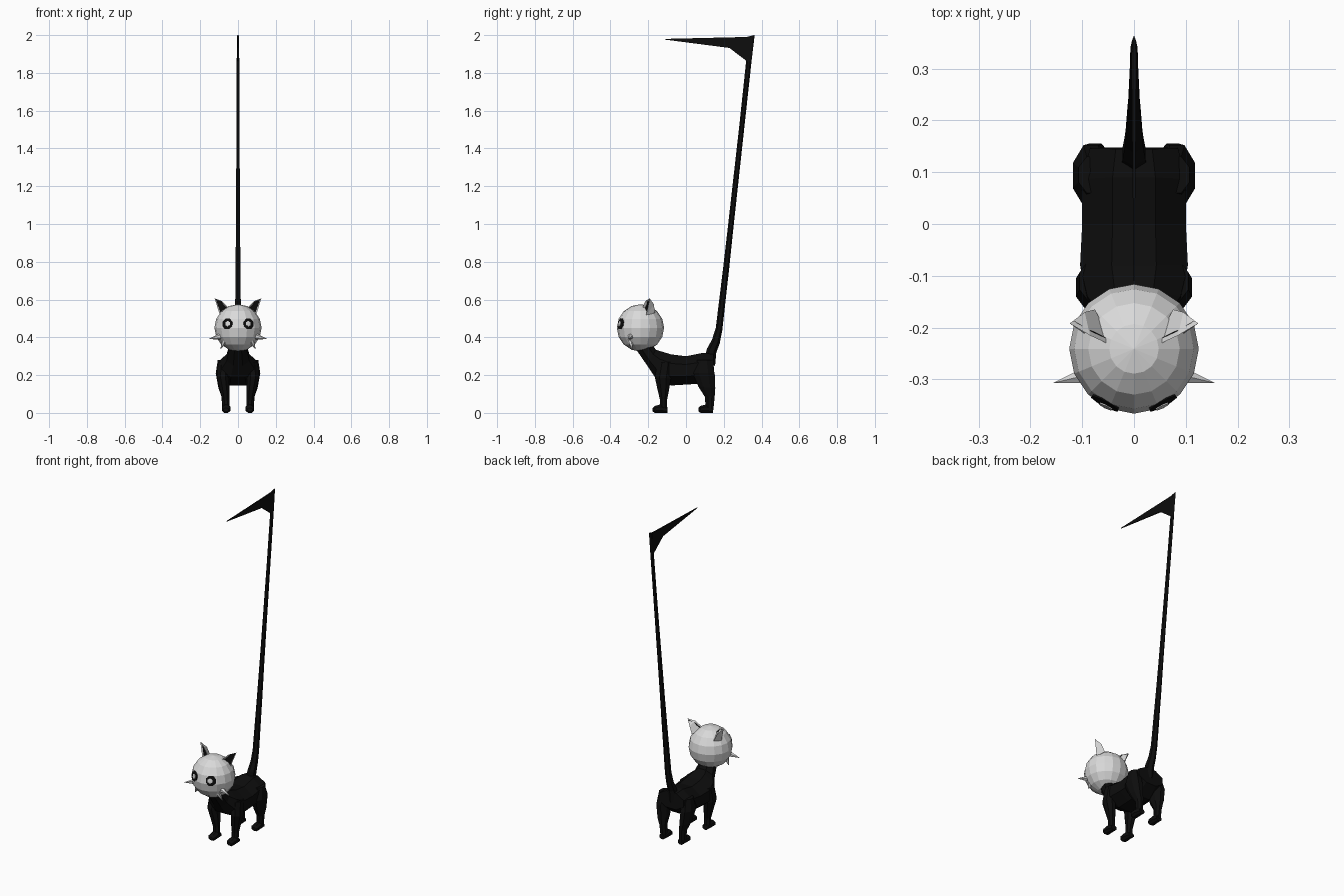
import bpy, bmesh, math
from mathutils import Vector

if "Cube" in bpy.data.objects:
    bpy.data.objects.remove(bpy.data.objects["Cube"])


def material(name, c):
    m = bpy.data.materials.new(name)
    m.diffuse_color = (c, c, c, 1)
    m.use_nodes = True
    m.node_tree.nodes["Principled BSDF"].inputs["Base Color"].default_value = m.diffuse_color
    return m


BLACK = material("black fur", 0.004)
WHITE = material("pale grey", 0.7)
HEAD = Vector((0, -0.241, 0.45))
R = 0.125


def finish(bm, name, mats, mirror=False):
    bmesh.ops.recalc_face_normals(bm, faces=bm.faces)
    me = bpy.data.meshes.new(name)
    bm.to_mesh(me)
    bm.free()
    ob = bpy.data.objects.new(name, me)
    bpy.context.collection.objects.link(ob)
    for m in mats:
        me.materials.append(m)
    if mirror:
        ob.modifiers.new("mirror", "MIRROR").use_mirror_merge = False
    return ob


def loft(name, sections, sides=8, xc=0.0, mirror=False):
    """Skin rings, each given by two opposite (y, z) points, a half width
    and optionally a sideways centre."""
    bm = bmesh.new()
    rings = []
    k = 1 / math.cos(math.pi / sides)
    for y0, z0, y1, z1, w, *off in sections:
        x = off[0] if off else xc
        ring = []
        for i in range(sides):
            a = 2 * math.pi * (i + 0.5) / sides
            t = 0.5 + 0.5 * k * math.sin(a)
            ring.append(bm.verts.new((x + w * k * math.cos(a),
                                      y0 + (y1 - y0) * t, z0 + (z1 - z0) * t)))
        rings.append(ring)
    for p, q in zip(rings, rings[1:]):
        for i in range(sides):
            j = (i + 1) % sides
            bm.faces.new((p[i], p[j], q[j], q[i]))
    bm.faces.new(rings[0])
    bm.faces.new(rings[-1])
    return finish(bm, name, [BLACK], mirror)


# Torso and neck
loft("torso", [
    (0.148, 0.21, 0.145, 0.31, 0.085),
    (0.08, 0.155, 0.09, 0.318, 0.1),
    (0.0, 0.15, 0.0, 0.30, 0.1),
    (-0.08, 0.145, -0.08, 0.31, 0.104),
    (-0.165, 0.19, -0.13, 0.325, 0.09),
    (-0.205, 0.25, -0.16, 0.335, 0.06),
    (-0.26, 0.33, -0.19, 0.38, 0.045)])

# Legs and paws
loft("front_leg", [
    (-0.15, 0.27, -0.07, 0.27, 0.03, 0.075),
    (-0.165, 0.19, -0.08, 0.18, 0.032, 0.08),
    (-0.15, 0.12, -0.09, 0.12, 0.025, 0.07),
    (-0.138, 0.07, -0.1, 0.07, 0.019, 0.065),
    (-0.138, 0.015, -0.1, 0.015, 0.019, 0.063)], mirror=True)
loft("rear_leg", [
    (0.06, 0.28, 0.13, 0.28, 0.027, 0.08),
    (0.035, 0.21, 0.152, 0.21, 0.035, 0.083),
    (0.065, 0.14, 0.155, 0.13, 0.029, 0.075),
    (0.10, 0.085, 0.152, 0.09, 0.02, 0.068),
    (0.105, 0.015, 0.145, 0.015, 0.018, 0.064)], mirror=True)
for name, s in (("front_paw", 0.0), ("rear_paw", 0.242)):
    loft(name, [
        (s - 0.098, 0, s - 0.098, 0.03, 0.018),
        (s - 0.135, 0, s - 0.135, 0.045, 0.023),
        (s - 0.165, 0, s - 0.165, 0.037, 0.023),
        (s - 0.177, 0.008, s - 0.177, 0.026, 0.014)], xc=0.063, mirror=True)

# Long tail with a blade at the tip
loft("tail", [
    (0.10, 0.28, 0.15, 0.25, 0.024),
    (0.115, 0.34, 0.157, 0.32, 0.022),
    (0.14, 0.385, 0.176, 0.37, 0.018),
    (0.160, 0.45, 0.190, 0.44, 0.016),
    (0.199, 0.77, 0.227, 0.77, 0.013),
    (0.222, 0.97, 0.248, 0.97, 0.011),
    (0.285, 1.53, 0.309, 1.53, 0.008),
    (0.320, 1.86, 0.345, 1.86, 0.007),
    (0.328, 1.992, 0.361, 2.0, 0.004)], sides=6)
loft("tail_blade", [
    (0.338, 1.85, 0.338, 1.992, 0.005),
    (0.318, 1.865, 0.318, 1.99, 0.005),
    (0.23, 1.932, 0.23, 1.988, 0.004),
    (-0.11, 1.976, -0.11, 1.98, 0.001)], sides=4)

# Round faceted head
bm = bmesh.new()
bmesh.ops.create_uvsphere(bm, u_segments=16, v_segments=8, radius=R)
bmesh.ops.translate(bm, verts=bm.verts, vec=HEAD)
finish(bm, "head", [WHITE])

# Ears: bent pyramids with a dark recessed front
bm = bmesh.new()
a, b, c, d, m, t = [bm.verts.new(p) for p in (
    (0.042, -0.235, 0.548), (0.095, -0.212, 0.515), (0.075, -0.165, 0.53),
    (0.095, -0.17, 0.575), (0.085, -0.215, 0.592), (0.124, -0.192, 0.606))]
front = bm.faces.new((a, b, t, m))
for f in ((b, c, d), (b, d, t), (c, a, m, d), (d, m, t), (a, c, b)):
    bm.faces.new(f)
bmesh.ops.recalc_face_normals(bm, faces=bm.faces)
bmesh.ops.inset_region(bm, faces=[front], thickness=0.007, depth=-0.008)
front.material_index = 1
finish(bm, "ear", [WHITE, BLACK], True)


# Cheek spikes
def spike(name, base, tip, r):
    base, tip = Vector(base), Vector(tip)
    bm = bmesh.new()
    bmesh.ops.create_cone(bm, cap_ends=True, segments=6, radius1=r,
                          radius2=0, depth=(tip - base).length)
    rot = (tip - base).to_track_quat("Z", "Y")
    for v in bm.verts:
        v.co = rot @ v.co + (base + tip) / 2
    finish(bm, name, [WHITE], True)


spike("upper_cheek_spike", (0.085, -0.29, 0.408), (0.157, -0.307, 0.39), 0.019)
spike("lower_cheek_spike", (0.068, -0.295, 0.385), (0.094, -0.285, 0.335), 0.018)


# Eyes: thin shields that follow the head, with a pale centre
def eye_plate(name, x, z, r, lift, sides, mat):
    n = Vector((x, -math.sqrt(R * R - x * x - z * z), z)).normalized()
    right = n.cross(Vector((0, 0, 1))).normalized()
    up = right.cross(n)
    bm = bmesh.new()
    rings = []
    for f, h in ((1.0, -0.008), (1.0, lift), (0.5, lift)):
        rings.append([bm.verts.new(HEAD + (R + h) * (n * R + f * r * (
            right * math.cos(w) + up * math.sin(w))).normalized())
            for w in (2 * math.pi * (i + 0.5) / sides for i in range(sides))])
    for p, q in zip(rings, rings[1:]):
        for i in range(sides):
            j = (i + 1) % sides
            bm.faces.new((p[i], p[j], q[j], q[i]))
    bm.faces.new(rings[-1])
    finish(bm, name, [mat], True)


eye_plate("eye", 0.058, 0.022, 0.032, 0.001, 8, BLACK)
eye_plate("eye_centre", 0.054, 0.022, 0.015, 0.003, 6, WHITE)
